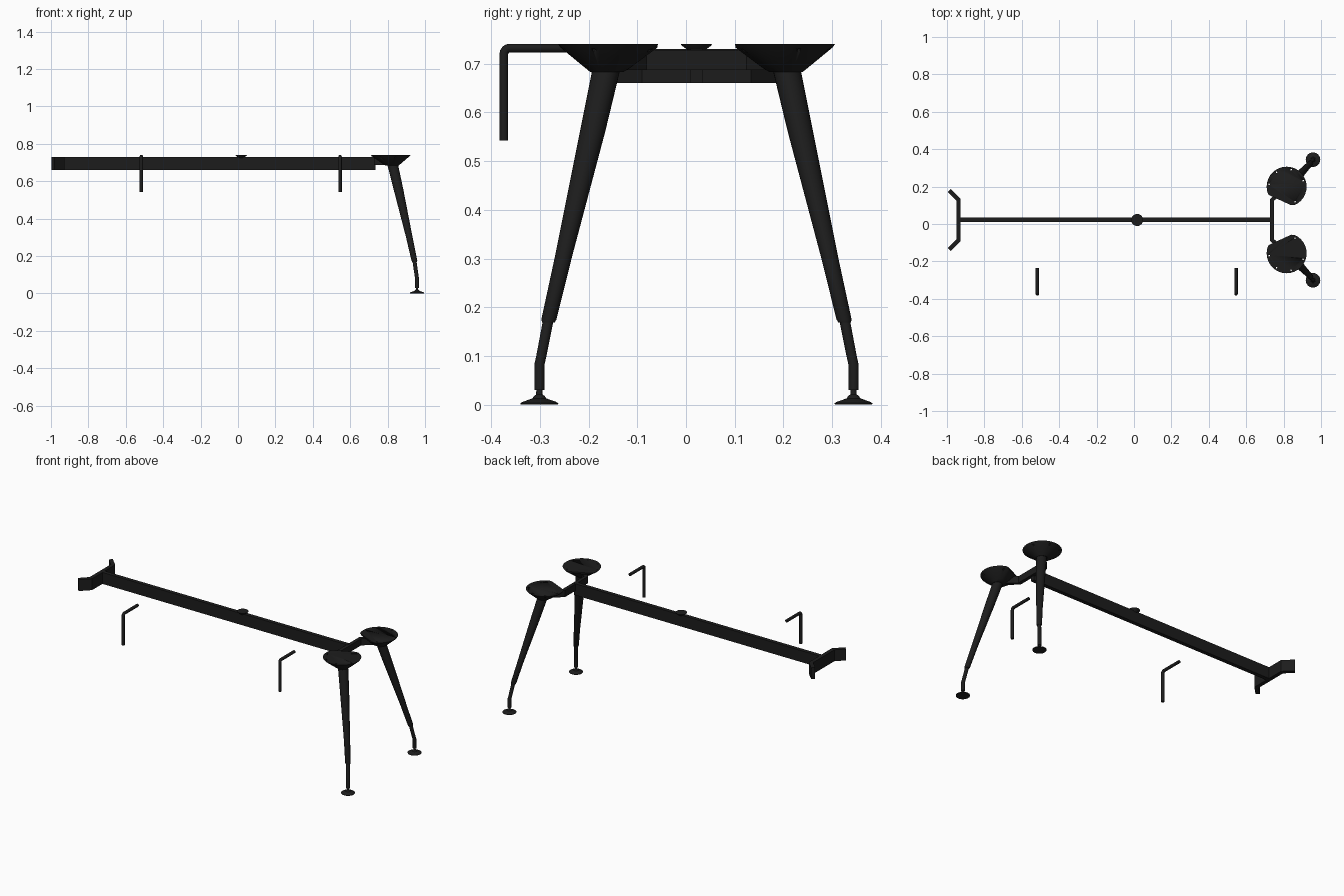
import bpy, bmesh, math
from mathutils import Vector

if "Cube" in bpy.data.objects:
    bpy.data.objects.remove(bpy.data.objects["Cube"])

YC = 0.0215  # symmetry line of the frame
black = bpy.data.materials.new("black_metal")
black.diffuse_color = (0.012, 0.012, 0.012, 1)
black.use_nodes = True
black.node_tree.nodes["Principled BSDF"].inputs["Base Color"].default_value = black.diffuse_color


def finish(name, bm, smooth=True):
    bmesh.ops.recalc_face_normals(bm, faces=bm.faces)
    me = bpy.data.meshes.new(name)
    bm.to_mesh(me)
    bm.free()
    ob = bpy.data.objects.new(name, me)
    bpy.context.collection.objects.link(ob)
    me.materials.append(black)
    if smooth:
        bpy.ops.object.select_all(action='DESELECT')
        ob.select_set(True)
        bpy.context.view_layer.objects.active = ob
        bpy.ops.object.shade_smooth_by_angle(angle=math.radians(35))
    return ob


def loft(name, rings, n=24, cut=None):
    """Skin level circles (x, y, z, radius); cut = (normal, distance) flattens one side."""
    bm = bmesh.new()
    prev = None
    for i, (x, y, z, r) in enumerate(rings):
        ring = []
        for k in range(n):
            a = 2 * math.pi * k / n
            p = Vector((r * math.cos(a), r * math.sin(a), 0))
            if cut:
                over = p.dot(cut[0]) - cut[1]
                if over > 0:
                    p -= cut[0] * over
            ring.append(bm.verts.new(p + Vector((x, y, z))))
        if prev:
            for k in range(n):
                bm.faces.new((prev[k], prev[(k + 1) % n], ring[(k + 1) % n], ring[k]))
        if i in (0, len(rings) - 1):
            bm.faces.new(ring)
        prev = ring
    return finish(name, bm)


def wall(name, path, t, z0, z1):
    """Upright flat bar following a plan path, with mitred corners."""
    pts = [Vector(p) for p in path]
    left, right = [], []
    for i, p in enumerate(pts):
        dirs = []
        if i > 0:
            dirs.append((p - pts[i - 1]).normalized())
        if i < len(pts) - 1:
            dirs.append((pts[i + 1] - p).normalized())
        norms = [Vector((-d.y, d.x)) for d in dirs]
        m = sum(norms, Vector((0, 0))).normalized()
        m *= t / 2 / m.dot(norms[0])
        left.append(p + m)
        right.append(p - m)
    bm = bmesh.new()
    rows = [[bm.verts.new((q.x, q.y, z)) for q, z in
             ((l, z0), (r, z0), (r, z1), (l, z1))] for l, r in zip(left, right)]
    for a, b in zip(rows, rows[1:]):
        for k in range(4):
            bm.faces.new((a[k], a[(k + 1) % 4], b[(k + 1) % 4], b[k]))
    bm.faces.new(rows[0])
    bm.faces.new(rows[-1])
    return finish(name, bm, False)


# Long beam, splayed end bracket and leg crossbar
wall("long_beam", [(-0.94, YC), (0.735, YC)], 0.024, 0.66, 0.73)
wall("end_bracket", [(-0.988, YC + 0.157), (-0.938, YC + 0.107),
                     (-0.938, YC - 0.107), (-0.988, YC - 0.157)], 0.023, 0.66, 0.73)
wall("leg_crossbar", [(0.815, YC + 0.175), (0.738, YC + 0.107),
                      (0.738, YC - 0.107), (0.815, YC - 0.175)], 0.021, 0.687, 0.728)

# Centre support puck
loft("centre_pad", [(0.017, YC, 0.724, 0.014), (0.017, YC, 0.728, 0.018),
                    (0.017, YC, 0.738, 0.031), (0.017, YC, 0.741, 0.032)])

for s, side in ((-1, "front"), (1, "back")):
    def mir(rings):
        return [(x, YC + s * d, z, r) for x, d, z, r in rings]

    # Mounting head with flattened inner side
    cx, cd = 0.816, 0.178
    normal = Vector((-0.42, -0.908 * s, 0)).normalized()
    head = loft(side + "_leg_head", mir([(0.824, 0.184, 0.683, 0.034), (0.822, 0.182, 0.692, 0.047),
                                         (cx, cd, 0.733, 0.101), (cx, cd, 0.741, 0.107)]),
                32, (normal, 0.08))
    # Screw holes near the rim
    for k, ang in enumerate((20, 75, 125, 172, 300)):
        a = math.radians(ang)
        hx, hd = cx + 0.094 * math.cos(a), cd + 0.094 * math.sin(a)
        if ang == 300:
            hx, hd = cx + 0.045, cd - 0.081
        cutter = loft("hole_cutter", mir([(hx, hd, 0.69, 0.004), (hx, hd, 0.76, 0.004)]), 10)
        cutter.hide_render = True
        cutter.hide_viewport = True
        mod = head.modifiers.new("hole%d" % k, 'BOOLEAN')
        mod.object = cutter
        mod.solver = 'EXACT'

    # Tapered leg
    loft(side + "_leg", mir([(0.824, 0.183, 0.70, 0.029), (0.829, 0.187, 0.68, 0.0285),
                             (0.857, 0.2135, 0.56, 0.026), (0.916, 0.274, 0.30, 0.0175),
                             (0.943, 0.303, 0.175, 0.0155), (0.944, 0.304, 0.169, 0.013)]))
    # Bent lower tube
    loft(side + "_lower_tube", mir([(0.941, 0.301, 0.19, 0.011), (0.954, 0.3185, 0.10, 0.0105),
                                    (0.957, 0.3225, 0.082, 0.0105), (0.957, 0.3225, 0.03, 0.0105)]), 20)
    # Glide foot with ball joint
    loft(side + "_glide", mir([(0.957, 0.3225, z, r) for z, r in
                               ((0, 0.038), (0.003, 0.039), (0.006, 0.034), (0.013, 0.014),
                                (0.018, 0.011), (0.021, 0.0065), (0.026, 0.0065), (0.032, 0.006))]))

# Cable hooks
for x, side in ((-0.517, "left"), (0.546, "right")):
    cu = bpy.data.curves.new(side + "_hook", 'CURVE')
    cu.dimensions = '3D'
    cu.bevel_depth = 0.009
    cu.bevel_resolution = 4
    cu.use_fill_caps = True
    path = [(-0.235, 0.732), (-0.362, 0.732)]
    path += [(-0.362 - 0.012 * math.sin(a), 0.720 + 0.012 * math.cos(a))
             for a in (math.radians(d) for d in (22, 45, 68, 90))]
    path += [(-0.374, 0.542)]
    sp = cu.splines.new('POLY')
    sp.points.add(len(path) - 1)
    for p, (y, z) in zip(sp.points, path):
        p.co = (x, y, z, 1)
    cu.materials.append(black)
    bpy.context.collection.objects.link(bpy.data.objects.new(side + "_hook", cu))
